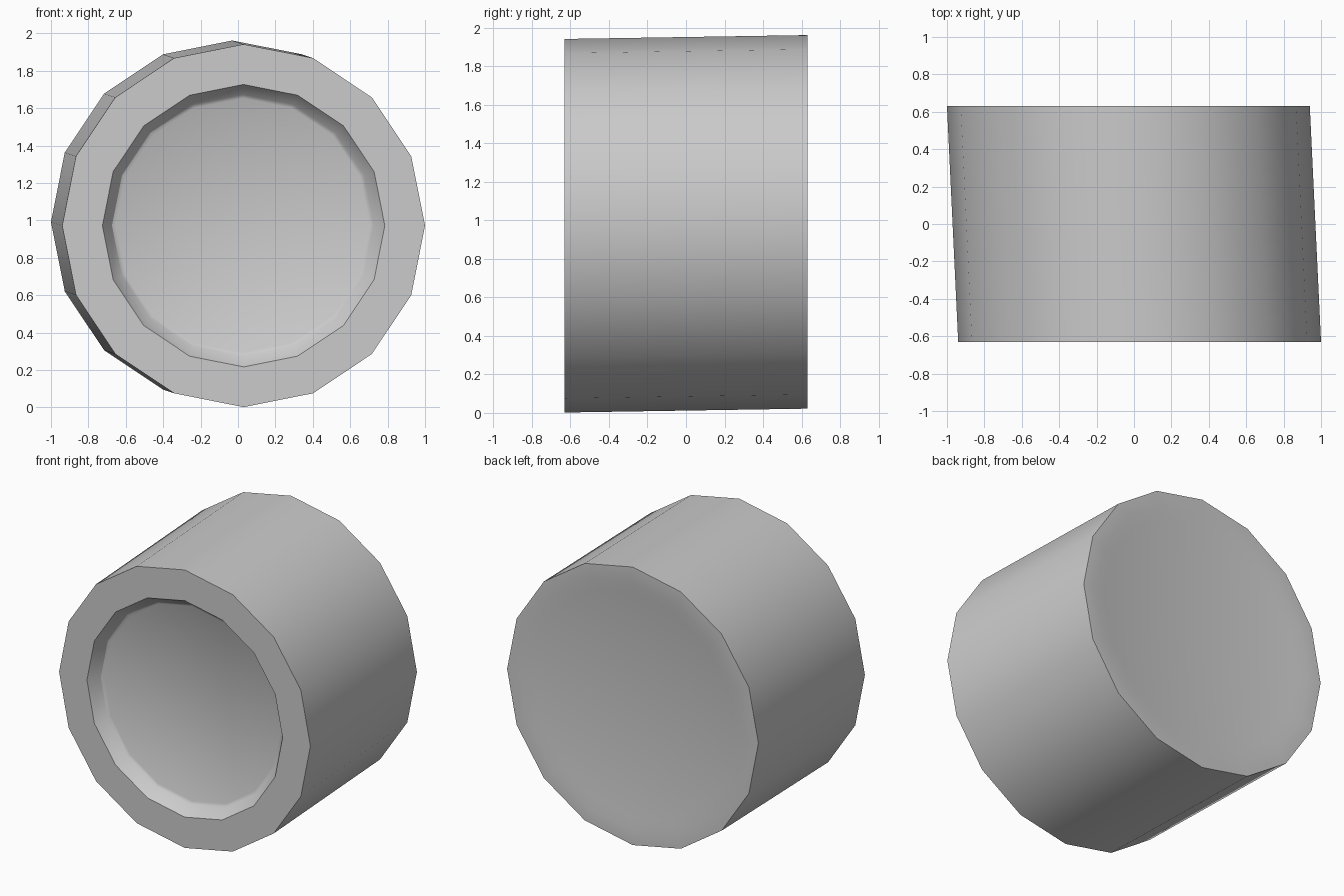
import bpy, bmesh, math

if "Cube" in bpy.data.objects:
    bpy.data.objects.remove(bpy.data.objects["Cube"])

SIDES = 16
HALF = 0.63

# Radius / y profile: front dish, front rim, wall, back rim, shallow back dish
profile = [(0.68, -0.54), (0.70, -0.55), (0.755, -HALF),
           (0.97, -HALF), (0.97, HALF), (0.87, HALF), (0.79, 0.615)]


def ring(bm, radius, y):
    # The axis leans slightly: rings shift in x and z from front to back
    cx = -0.03 * y / HALF
    cz = 0.982 + 0.01 * y / HALF
    return [bm.verts.new((cx + radius * math.cos(2 * math.pi * i / SIDES), y,
                          cz + radius * math.sin(2 * math.pi * i / SIDES)))
            for i in range(SIDES)]


bm = bmesh.new()
rings = [ring(bm, r, y) for r, y in profile]
for a, b in zip(rings, rings[1:]):
    for i in range(SIDES):
        j = (i + 1) % SIDES
        bm.faces.new((a[i], a[j], b[j], b[i]))

# Front and back plates
bm.faces.new(rings[0])
bm.faces.new(rings[-1])
bmesh.ops.recalc_face_normals(bm, faces=bm.faces[:])

mesh = bpy.data.meshes.new("drum_body")
bm.to_mesh(mesh)
bm.free()
drum = bpy.data.objects.new("drum_body", mesh)
bpy.context.collection.objects.link(drum)

# Smooth wall with crisp rims
bpy.context.view_layer.objects.active = drum
drum.select_set(True)
bpy.ops.object.shade_smooth_by_angle(angle=math.radians(30))
